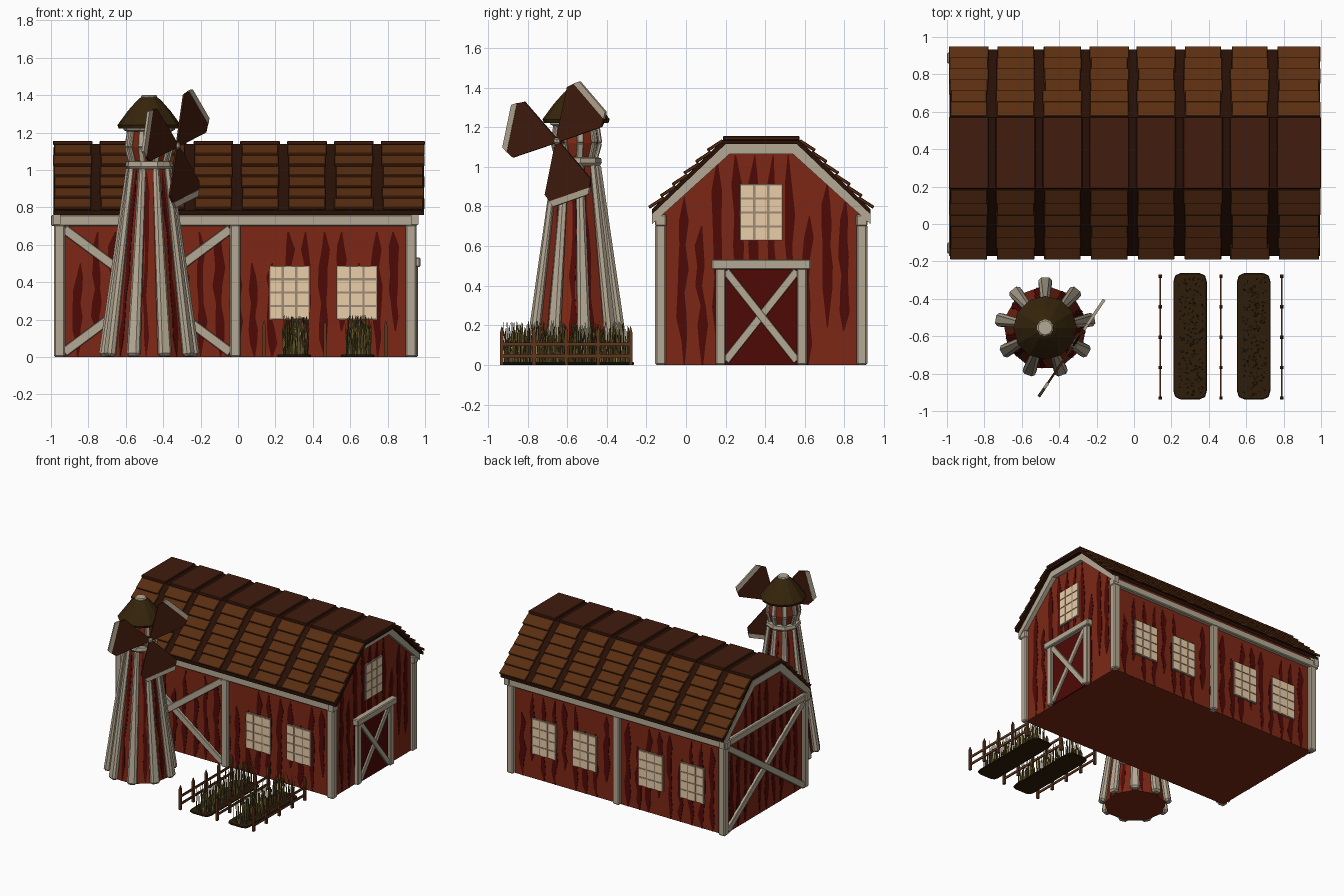
import bpy, bmesh, random
from math import sin, cos, pi, radians
from mathutils import Vector as V, Matrix

if "Cube" in bpy.data.objects:
    bpy.data.objects.remove(bpy.data.objects["Cube"])

random.seed(4)
X, Y, Z = V((1, 0, 0)), V((0, 1, 0)), V((0, 0, 1))


def mat(name, *rgb):
    m = bpy.data.materials.new(name)
    m.diffuse_color = [min(1, 1.1 * (c / 255) ** 2.2) for c in rgb] + [1]
    m.use_nodes = True
    m.node_tree.nodes["Principled BSDF"].inputs["Base Color"].default_value = m.diffuse_color
    return m


RED, DARK = mat("red_boards", 118, 42, 26), mat("dark_grain", 76, 17, 14)
TRIM, ROOF = mat("trim", 172, 160, 140), mat("roof_base", 42, 22, 14)
SLAT, TOP = mat("slats", 86, 47, 23), mat("roof_top", 64, 32, 20)
PANE, MULL = mat("panes", 225, 195, 160), mat("mullions", 150, 132, 112)
CAP, SOIL = mat("mill_roof", 54, 39, 18), mat("soil", 48, 33, 18)
FENCE, STALK, STRAW = mat("fence", 92, 54, 32), mat("stalks", 92, 80, 38), mat("straw", 140, 122, 72)


def finish(bm, name, m, bevel=0, solid=0):
    bmesh.ops.recalc_face_normals(bm, faces=bm.faces)
    me = bpy.data.meshes.new(name)
    bm.to_mesh(me)
    bm.free()
    me.materials.append(m)
    ob = bpy.data.objects.new(name, me)
    bpy.context.collection.objects.link(ob)
    if bevel:
        b = ob.modifiers.new("bevel", 'BEVEL')
        b.width, b.segments = bevel, 1
    if solid:
        s = ob.modifiers.new("solid", 'SOLIDIFY')
        s.thickness, s.offset = solid, 0


def bar(bm, p0, p1, width, depth, n, taper=1):
    """Box from p0 to p1, its depth along n."""
    p0, p1 = V(p0), V(p1)
    d = (p1 - p0).normalized()
    x = V(n).cross(d).normalized()
    y = d.cross(x)
    for v in bmesh.ops.create_cube(bm, size=1)["verts"]:
        k = taper if v.co.z > 0 else 1
        v.co = (p0 if v.co.z < 0 else p1) + x * v.co.x * width * k + y * v.co.y * depth * k


def bars(name, m, items, bevel=0):
    bm = bmesh.new()
    for it in items:
        bar(bm, *it)
    finish(bm, name, m, bevel)


def prism(name, pts, vec, m, bevel=0):
    bm = bmesh.new()
    a = [bm.verts.new(V(p)) for p in pts]
    b = [bm.verts.new(V(p) + V(vec)) for p in pts]
    bm.faces.new(a)
    bm.faces.new(b[::-1])
    for i in range(len(a)):
        j = (i + 1) % len(a)
        bm.faces.new((a[i], a[j], b[j], b[i]))
    finish(bm, name, m, bevel)


def lathe(name, c, prof, n, m):
    bm = bmesh.new()
    rings = [[bm.verts.new((c[0] + r * cos(pi / 2 + 2 * pi * k / n), c[1] + r * sin(pi / 2 + 2 * pi * k / n), z))
              for k in range(n)] for r, z in prof]
    for a, b in zip(rings, rings[1:]):
        for k in range(n):
            bm.faces.new((a[k], a[(k + 1) % n], b[(k + 1) % n], b[k]))
    bm.faces.new(rings[0])
    bm.faces.new(rings[-1])
    finish(bm, name, m)


def streak(bm, f, s, t0, t1, w, n=7):
    """Jagged dark wood grain strip on the surface f(s, t)."""
    prev = None
    for i in range(n + 1):
        t = t0 + (t1 - t0) * i / n
        c = s + random.uniform(-.4, .4) * w
        h = w * random.uniform(.45, 1) * (.15 if i in (0, n) else 1)
        cur = [bm.verts.new(f(c - h, t)), bm.verts.new(f(c + h, t))]
        if prev:
            bm.faces.new((prev[0], prev[1], cur[1], cur[0]))
        prev = cur


# Barn body
prism("barn_walls", [(-.96, y, z) for y, z in
      [(-.125, 0), (.885, 0), (.885, .79), (.57, 1.10), (.19, 1.10), (-.125, .79)]], X * 1.89, RED)
gable = lambda y: min(1.09, .77 + .97 * min(y + .125, .885 - y))
for name, f, lo, hi, top in [
        ("front", lambda s, t: V((s, -.126, t)), -.9, .88, lambda s: .7),
        ("back", lambda s, t: V((s, .886, t)), -.9, .88, lambda s: .7),
        ("right", lambda s, t: V((.931, s, t)), -.06, .84, gable),
        ("left", lambda s, t: V((-.961, s, t)), -.06, .84, gable)]:
    bm = bmesh.new()
    n = round((hi - lo) / .092)
    for i in range(n):
        s, h = lo + (hi - lo) * (i + .5) / n, top(lo + (hi - lo) * (i + .5) / n)
        a, b = random.choice([(0, 1), (0, .75), (.2, 1), (0, 1)])
        streak(bm, f, s, a * h, b * (h - .03), .028)
    finish(bm, name + "_wall_grain", DARK, solid=.004)

# Corner and middle posts, eave beams
bars("barn_posts", TRIM, [((x, y, 0), (x, y, .71), .058, .055, Y)
     for x in (-.955, -.015, .925) for y in (-.128, .888)], .008)
bars("eave_beams", TRIM, [((-1, y, .73), (.96, y, .73), .058, .058, Y) for y in (-.128, .888)]
     + [((-.965, -.12, .73), (-.965, .88, .73), .055, .045, X)], .006)
# Cross braces on the front left half and the left end
bars("cross_braces", TRIM, [
    ((-.93, -.132, .685), (-.04, -.132, .025), .05, .03, Y),
    ((-.93, -.134, .025), (-.04, -.134, .685), .05, .03, Y),
    ((-.967, -.1, .69), (-.967, .86, .025), .05, .03, X),
    ((-.969, -.1, .025), (-.969, .86, .69), .05, .03, X)], .004)

# Windows
frames, panes = [], []
wins = [(V((x, y, .345)), X, s * Y) for y, s, xs in
        ((-.125, -1, (.275, .635)), (.885, 1, (.275, .635, -.315, -.68))) for x in xs]
wins.append((V((.93, .38, .77)), Y, X))
for c, u, n in wins:
    frames.append((c - Z * .143, c + Z * .143, .215, .022, n))
    for i in (-1, 0, 1):
        for j in range(4):
            p = c + u * i * .072 + Z * (j - 1.5) * .071 + n * .008
            panes.append((p - Z * .03, p + Z * .03, .06, .014, n))
bars("window_frames", MULL, frames)
bars("window_panes", PANE, panes)

# Barn door
bars("door_panel", DARK, [((.932, .38, 0), (.932, .38, .49), .4, .02, X)])
bars("door_frame", TRIM, [((.94, .175, 0), (.94, .175, .49), .05, .045, X),
                          ((.94, .585, 0), (.94, .585, .49), .05, .045, X),
                          ((.945, .13, .507), (.945, .63, .507), .052, .06, X)], .006)
bars("door_cross", TRIM, [((.943, .2, .02), (.943, .56, .475), .04, .025, X),
                          ((.945, .56, .02), (.945, .2, .475), .04, .025, X)], .003)


# Roof shell and gable trim follow one gambrel profile
def band(name, x0, x1, lo, hi, m):
    prof = lambda o: [(-.172, .785 - o), (.19 + o * .4, 1.14 - o), (.57 - o * .4, 1.14 - o), (.932, .785 - o)]
    prism(name, [(x0, y, z) for y, z in prof(lo) + prof(hi)[::-1]], X * (x1 - x0), m)


band("roof_shell", -.985, .995, 0, .025, ROOF)
band("gable_trim_right", .925, .965, .02, .075, TRIM)
band("gable_trim_left", -.99, -.95, .02, .075, TRIM)

# Roof panels: overlapping slats on both slopes, flat panel on top
slats, tops = [], []
for k in range(8):
    x0 = -.99 + k * .2505
    x1 = x0 + (.2125 if k < 7 else .2365)
    tops.append(((x0, .38, 1.145), (x1, .38, 1.145), .385, .022, Z))
    for s in (1, -1):
        d = V((0, s * .365, .355)).normalized()
        n = V((0, -s * .355, .365)).normalized()
        for i in range(6):
            c = V((0, .38 - s * .552, .785)) + d * (i + .5) * .0825 + n * .009
            e = random.uniform(0, .012)
            slats.append((c + X * (x0 + e), c + X * (x1 - e), .092, .016, n + d * .2))
bars("roof_slats", SLAT, slats, .003)
bars("roof_top_panels", TOP, tops, .004)

# Windmill tower
C = V((-.475, -.555, 0))
lathe("mill_tower", C, [(.228, 0), (.1, 1.03)], 9, RED)
lathe("mill_head", C, [(.092, 1.02), (.115, 1.12), (.1, 1.23)], 9, RED)
lathe("mill_collar", C, [(.118, 1.005), (.13, 1.02), (.126, 1.045), (.09, 1.05)], 9, TRIM)
lathe("mill_roof_rim", C, [(.12, 1.205), (.14, 1.215), (.14, 1.228)], 9, TRIM)
lathe("mill_roof", C, [(.163, 1.222), (.17, 1.24), (.115, 1.315), (.062, 1.375), (.045, 1.388)], 12, CAP)
lathe("mill_roof_cap", C, [(.045, 1.38), (.045, 1.395), (.038, 1.402)], 10, TRIM)
battens, ribs, bm = [], [], bmesh.new()
for k in range(9):
    a = radians(90 + 40 * k)
    r = V((cos(a), sin(a), 0))
    battens.append((C + r * .245 + Z * .004, C + r * .11 + Z * 1.015, .072, .052, r, .55))
    pts = [C + r * q + Z * z for q, z in ((.1, 1.04), (.122, 1.12), (.107, 1.22))]
    ribs += [(pts[0], pts[1], .034, .02, r), (pts[1], pts[2], .034, .02, r)]
    b = a + radians(20)
    m, t = V((cos(b), sin(b), 0)), V((-sin(b), cos(b), 0))

    def face(s, h):
        q = .228 - .128 * h
        return C + m * (q * cos(pi / 9) + .001) + t * s * q * sin(pi / 9) + Z * 1.03 * h
    streak(bm, face, random.choice((-.3, .25)), 0, .97, .27, 9)
finish(bm, "mill_grain", DARK, solid=.004)
bars("mill_battens", TRIM, battens, .014)
bars("mill_head_ribs", TRIM, ribs, .005)

# Windmill sails in a turned upright plane
U, N, H = V((.56, .83, 0)), V((.83, -.56, 0)), V((-.325, -.65, 1.13))
bars("sail_axle", FENCE, [(H - N * .12, H, .022, .022, Z)])
bars("sail_hub", TRIM, [(H - N * .012, H + N * .016, .034, .034, Z)], .009)
for k, deg in enumerate((46, 166, 286)):
    a = U * cos(radians(deg)) + Z * sin(radians(deg))
    b = N.cross(a)
    at = lambda p, q: H + a * p + b * q - N * .006
    prism(f"sail_{k + 1}", [at(*p) for p in
          ((.01, -.014), (.24, -.145), (.285, -.124), (.285, .124), (.24, .145), (.01, .014))], N * .012, TOP)
    prism(f"sail_tip_{k + 1}", [at(*p) - N * .002 for p in
          ((.28, -.128), (.312, -.11), (.312, .11), (.28, .128))], N * .016, TRIM)

# Crop beds with stalks
for k, x in enumerate((.3, .64)):
    prism(f"crop_bed_{k + 1}", [(x + sx * p, -.6 + sy * q, 0) for sx, sy, ps in (
        (1, 1, ((.09, .29), (.08, .325), (.05, .338))), (-1, 1, ((.05, .338), (.08, .325), (.09, .29))),
        (-1, -1, ((.09, .29), (.08, .325), (.05, .338))), (1, -1, ((.05, .338), (.08, .325), (.09, .29))))
        for p, q in ps], Z * .014, SOIL, .004)
    for name, m, n in (("stalks", STALK, 130), ("straw", STRAW, 60)):
        items = []
        for i in range(n):
            p = V((x + random.uniform(-.06, .07), -.6 + random.uniform(-.315, .315), .01))
            q = p + V((random.uniform(-.012, .012), random.uniform(-.012, .012), random.uniform(.14, .215)))
            items.append((p, q, .008, .004, (cos(i), sin(i), 0), .2))
        bars(f"{name}_{k + 1}", m, items)

# Fences: pointed posts and two rails
for k, x in enumerate((.14, .465, .79)):
    items = [((x, -.935, z), (x, -.275, z), .018, .008, X) for z in (.045, .105)]
    for i in range(5):
        y = -.93 + i * .1625
        items += [((x, y, 0), (x, y, .165), .018, .018, X), ((x, y, .165), (x, y, .195), .018, .018, X, .15)]
    bars(f"fence_{k + 1}", FENCE, items)
